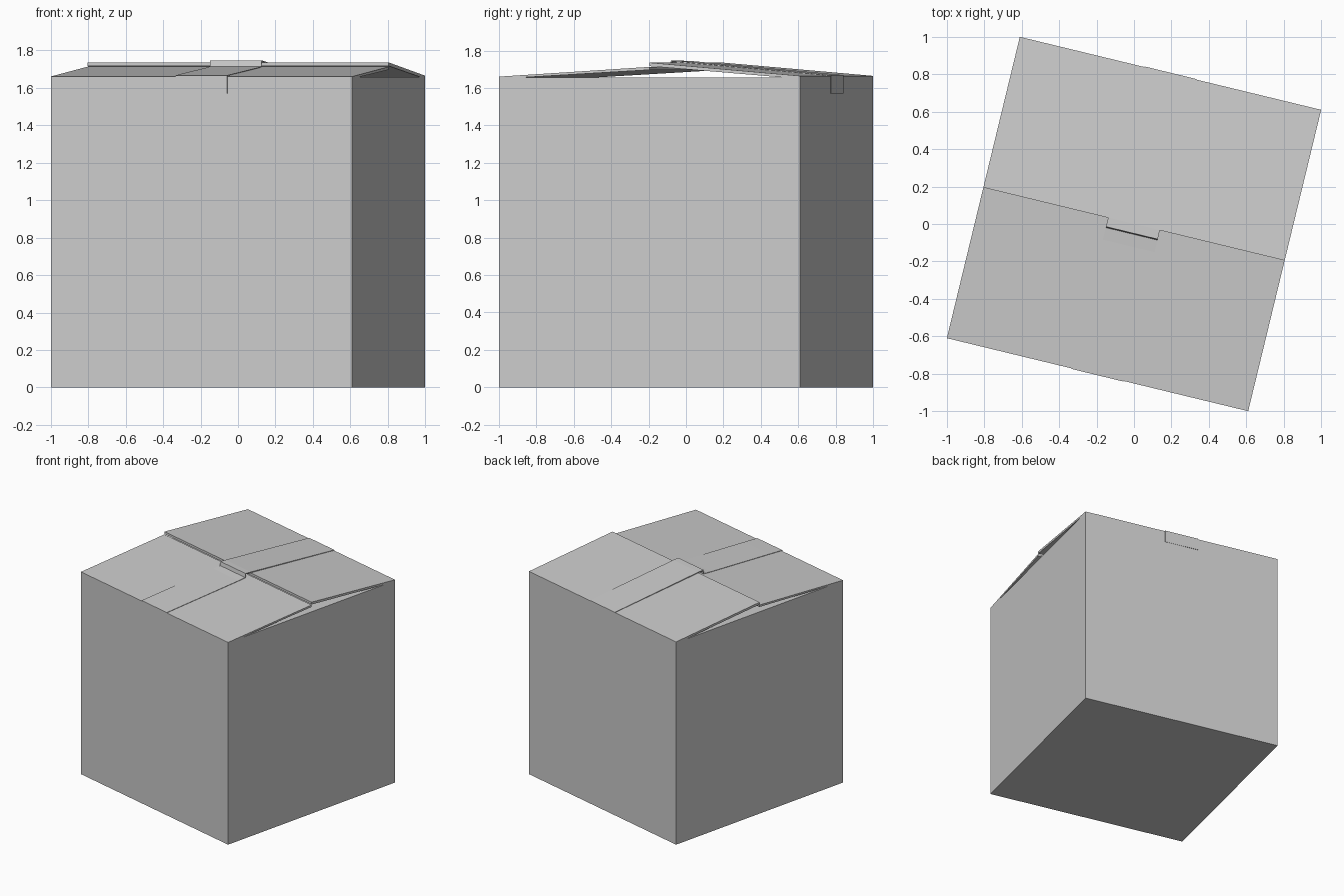
import bpy, bmesh, math
from mathutils import Matrix

if "Cube" in bpy.data.objects:
    bpy.data.objects.remove(bpy.data.objects["Cube"])

H = 0.828            # half side of the box
TOP = 1.655          # wall height
T = 0.016            # board thickness
ROT = Matrix.Rotation(math.atan2(-0.39, 1.61), 4, 'Z')


def finish(name, bm):
    bmesh.ops.transform(bm, matrix=ROT, verts=bm.verts)
    me = bpy.data.meshes.new(name)
    bm.to_mesh(me)
    bm.free()
    ob = bpy.data.objects.new(name, me)
    bpy.context.collection.objects.link(ob)
    return ob


def prism(name, profile, x0, x1):
    """Extrude a closed (y, z) profile along the local x axis."""
    bm = bmesh.new()
    face = bm.faces.new([bm.verts.new((x0, y, z)) for y, z in profile])
    ext = bmesh.ops.extrude_face_region(bm, geom=[face])
    moved = [g for g in ext['geom'] if isinstance(g, bmesh.types.BMVert)]
    bmesh.ops.translate(bm, vec=(x1 - x0, 0, 0), verts=moved)
    bmesh.ops.recalc_face_normals(bm, faces=bm.faces)
    return finish(name, bm)


# Open carton: walls and floor with board thickness
bm = bmesh.new()
bmesh.ops.create_cube(bm, size=1)
bmesh.ops.scale(bm, vec=(2 * H, 2 * H, TOP), verts=bm.verts)
bmesh.ops.translate(bm, vec=(0, 0, TOP / 2), verts=bm.verts)
bm.faces.ensure_lookup_table()
lid = max(bm.faces, key=lambda f: f.calc_center_median().z)
bmesh.ops.delete(bm, geom=[lid], context='FACES_ONLY')
carton = finish("carton_body", bm)
mod = carton.modifiers.new("board", 'SOLIDIFY')
mod.thickness = T
mod.offset = -1

# Inner side flaps lying flat
for side, name in ((-1, "inner_flap_left"), (1, "inner_flap_right")):
    w = H - 0.015
    prism(name, [(-w, TOP - 0.012), (w, TOP - 0.012), (w, TOP + 0.002), (-w, TOP + 0.002)],
          side * H, side * 0.006)

# Outer flaps, raised toward the centre seam; the back one rests on the front one
prism("outer_flap_front",
      [(-H, TOP - 0.006), (-H, TOP + 0.006), (0, 1.713), (0, 1.713 - T)], -H, H)
prism("outer_flap_back",
      [(H, TOP - 0.006), (H, TOP + 0.010), (0, 1.736), (0, 1.736 - T - 0.003)], -H, H)

# Packing tape over both flaps, with short tails down the front and back
path = [(H, 1.57), (H, 1.666), (0, 1.737), (-0.045, 1.739),
        (-0.05, 1.712), (-0.12, 1.706), (-0.70, 1.672), (-H, 1.664), (-H, 1.57)]
shift = [(0.003, 0), (0.003, 0.003), (0, 0.007), (-0.004, 0.007),
         (-0.004, 0.003), (0, 0.003), (0, 0.003), (-0.003, 0.003), (-0.003, 0)]
outer = [(y + dy, z + dz) for (y, z), (dy, dz) in zip(path, shift)]
prism("packing_tape", outer + path[::-1], -0.142, 0.142)
